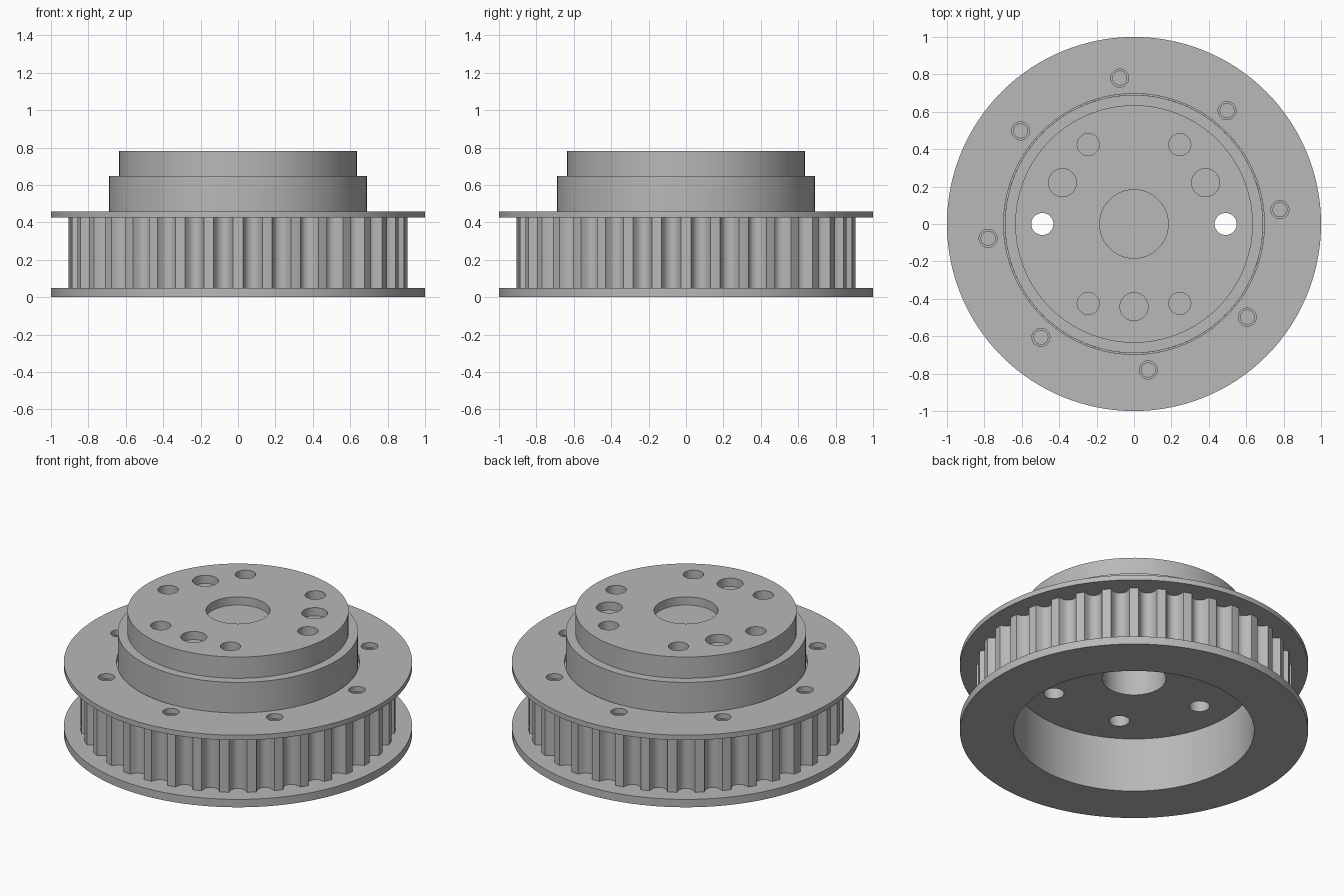
import bpy
import bmesh
import math
from math import cos, sin, radians, sqrt

cube = bpy.data.objects.get("Cube")
if cube:
    bpy.data.objects.remove(cube, do_unlink=True)

metal = bpy.data.materials.new("machined_grey")
metal.use_nodes = True
grey = (0.48, 0.48, 0.48, 1)
metal.diffuse_color = grey
metal.node_tree.nodes["Principled BSDF"].inputs["Base Color"].default_value = grey

SEGMENTS = 128
TEETH = 36
TEETH_STEPS = 12


def make_object(name, bm):
    bmesh.ops.recalc_face_normals(bm, faces=bm.faces)
    mesh = bpy.data.meshes.new(name)
    bm.to_mesh(mesh)
    bm.free()
    mesh.materials.append(metal)
    obj = bpy.data.objects.new(name, mesh)
    bpy.context.scene.collection.objects.link(obj)
    return obj


def lathe(name, profile, closed=True, steps=SEGMENTS, radius_at=None):
    """Revolve (radius, z) points; a radius of None follows radius_at(angle)."""
    bm = bmesh.new()
    rings = []
    for r, z in profile:
        if r == 0:
            rings.append([bm.verts.new((0, 0, z))] * steps)
            continue
        ring = []
        for i in range(steps):
            a = 2 * math.pi * i / steps
            rr = radius_at(a) if r is None else r
            ring.append(bm.verts.new((rr * cos(a), rr * sin(a), z)))
        rings.append(ring)
    pairs = list(zip(rings, rings[1:]))
    if closed:
        pairs.append((rings[-1], rings[0]))
    for low, high in pairs:
        for i in range(steps):
            j = (i + 1) % steps
            loop = list(dict.fromkeys((low[i], low[j], high[j], high[i])))
            bm.faces.new(loop)
    return make_object(name, bm)


def drill(obj, holes):
    """Cut vertical round holes given as (angle, distance, radius, bottom, top)."""
    bm = bmesh.new()
    for angle, dist, radius, bottom, top in holes:
        made = bmesh.ops.create_cone(bm, cap_ends=True, segments=32, radius1=radius,
                                     radius2=radius, depth=top - bottom)
        a = radians(angle)
        bmesh.ops.translate(bm, verts=made["verts"],
                            vec=(dist * cos(a), dist * sin(a), (top + bottom) / 2))
    cutter = make_object("hole_cutter", bm)
    cutter.hide_render = True
    mod = obj.modifiers.new("holes", "BOOLEAN")
    mod.operation = "DIFFERENCE"
    mod.solver = "EXACT"
    mod.object = cutter
    graph = bpy.context.evaluated_depsgraph_get()
    cut_mesh = bpy.data.meshes.new_from_object(obj.evaluated_get(graph))
    obj.modifiers.clear()
    obj.data = cut_mesh
    bpy.data.objects.remove(cutter, do_unlink=True)


def smooth(obj):
    obj.data.shade_smooth()
    obj.data.set_sharp_from_angle(angle=radians(30))


def tooth_radius(a):
    """Flat-topped teeth separated by rounded grooves."""
    pitch = 360 / TEETH
    t = ((math.degrees(a) % pitch) - pitch / 2) / (pitch * 0.32)
    return 0.905 - 0.055 * sqrt(max(0, 1 - t * t))


# Stepped hub with a shallow top recess and a central bore from below
hub = lathe("hub", [(0, 0.70), (0.183, 0.70), (0.183, 0.345), (0.69, 0.345),
                    (0.69, 0.647), (0.635, 0.647), (0.635, 0.782),
                    (0.183, 0.782), (0.183, 0.73), (0, 0.73)], closed=False)
holes = []
for i in range(6):
    angle = i * 60
    if angle % 180 == 0:
        holes.append((angle, 0.49, 0.059, 0.2, 0.9))
    else:
        holes.append((angle, 0.49, 0.059, 0.62, 0.9))
        holes.append((angle, 0.49, 0.059, 0.2, 0.6))
holes += [(30 + i * 120, 0.442, 0.075, 0.73, 0.9) for i in range(3)]
drill(hub, holes)

# Toothed rim
rim = lathe("toothed_rim", [(0.69, 0.05), (None, 0.05), (None, 0.425), (0.69, 0.425)],
            steps=TEETH * TEETH_STEPS, radius_at=tooth_radius)
drill(rim, [(5.6 + i * 45, 0.784, 0.037, 0.25, 0.6) for i in range(8)])

# Upper flange with screw holes, and plain lower flange
upper = lathe("upper_flange", [(0.697, 0.425), (1, 0.425), (1, 0.457), (0.697, 0.457)])
drill(upper, [(5.6 + i * 45, 0.784, 0.048, 0.3, 0.6) for i in range(8)])
lower = lathe("lower_flange", [(0.69, 0), (1, 0), (1, 0.05), (0.69, 0.05)])

for part in (hub, rim, upper, lower):
    smooth(part)
